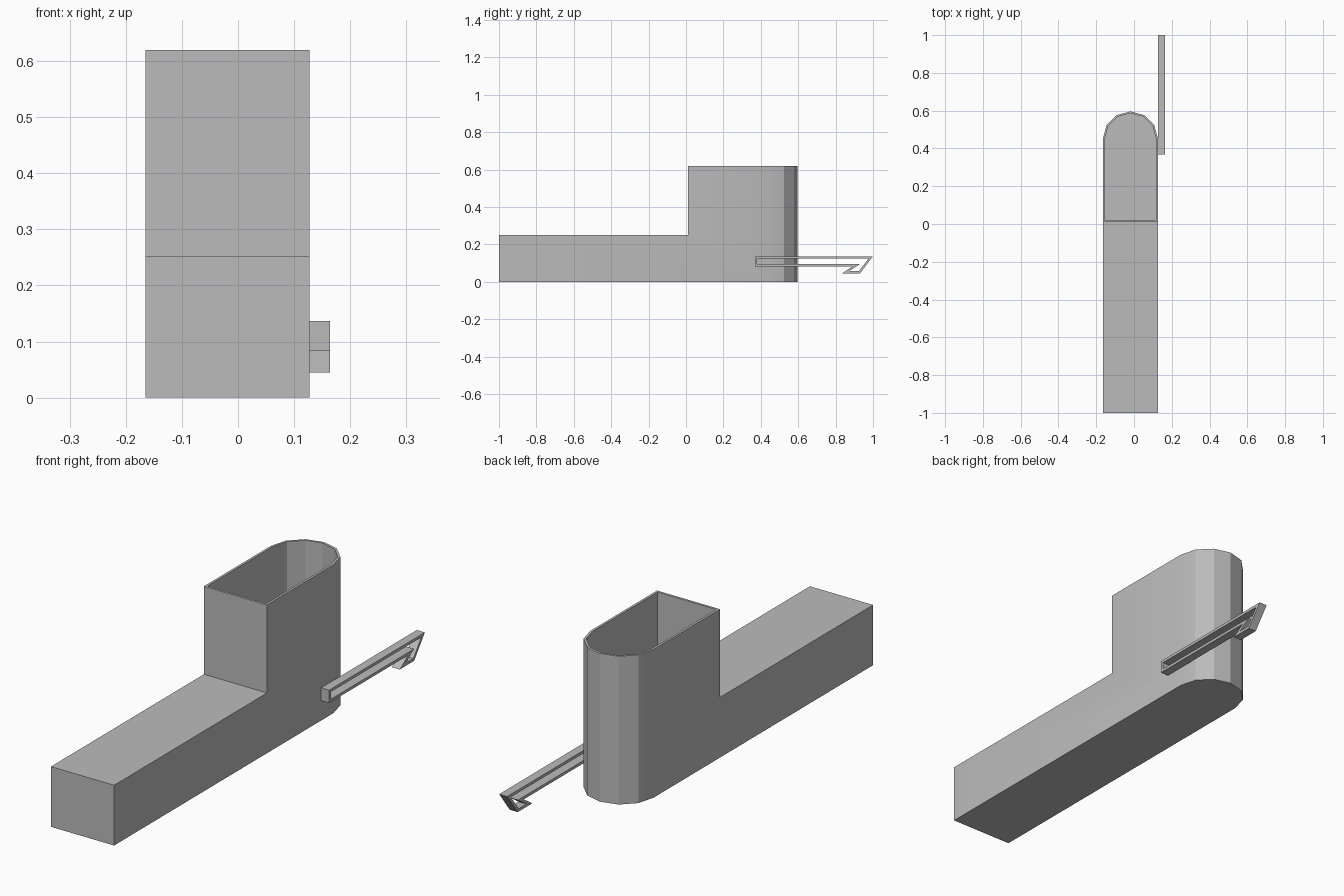
import bpy, bmesh, math
from mathutils import Vector

if "Cube" in bpy.data.objects:
    bpy.data.objects.remove(bpy.data.objects["Cube"], do_unlink=True)

GREY = (0.5, 0.5, 0.5, 1)
mat = bpy.data.materials.new("plain grey")
mat.use_nodes = True
mat.diffuse_color = GREY
mat.node_tree.nodes["Principled BSDF"].inputs["Base Color"].default_value = GREY

CX, HALF = -0.019, 0.146          # body centre line and half width
FRONT, STEP, ARC = -1.0, 0.01, 0.45
LOW, HIGH, WALL = 0.252, 0.62, 0.01


def finish(name, bm):
    bmesh.ops.recalc_face_normals(bm, faces=bm.faces)
    mesh = bpy.data.meshes.new(name)
    bm.to_mesh(mesh)
    bm.free()
    obj = bpy.data.objects.new(name, mesh)
    bpy.context.collection.objects.link(obj)
    mesh.materials.append(mat)
    bpy.ops.object.select_all(action='DESELECT')
    obj.select_set(True)
    bpy.context.view_layer.objects.active = obj
    bpy.ops.object.shade_smooth_by_angle(angle=math.radians(20))
    return obj


def outline(front, half):
    """Plan with a square front and a six-sided half-round back."""
    arc = [(CX + half * math.cos(k * math.pi / 6),
            ARC + half * math.sin(k * math.pi / 6)) for k in range(7)]
    return [(CX - half, front), (CX + half, front)] + arc


def loop(bm, points, z):
    return [bm.verts.new((x, y, z)) for x, y in points]


def bridge(bm, a, b, skip=()):
    n = len(a)
    for i in range(n):
        if i not in skip:
            bm.faces.new((a[i], a[(i + 1) % n], b[(i + 1) % n], b[i]))


# Body: long low base running into a tall open tower
bm = bmesh.new()
base = loop(bm, outline(FRONT, HALF), 0)
rim = loop(bm, outline(STEP, HALF), HIGH)
inner_rim = loop(bm, outline(STEP + WALL, HALF - WALL), HIGH)
floor = loop(bm, outline(STEP + WALL, HALF - WALL), WALL)
low_front = loop(bm, outline(FRONT, HALF)[:2], LOW)
low_back = loop(bm, outline(STEP, HALF)[:2], LOW)
bm.faces.new(base)
bm.faces.new(floor)
bridge(bm, rim, inner_rim)
bridge(bm, inner_rim, floor)
bridge(bm, base, rim, skip=(0, 1, 8))
bm.faces.new((base[0], base[1], low_front[1], low_front[0]))
bm.faces.new((low_front[0], low_front[1], low_back[1], low_back[0]))
bm.faces.new((low_back[0], low_back[1], rim[1], rim[0]))
for corner, side in ((0, 8), (1, 2)):
    bm.faces.new((base[corner], base[side], rim[side], rim[corner],
                  low_back[corner], low_front[corner]))
finish("body", bm)

# Side hook: open frame with a barbed tip, extruded sideways
outer = [(0.368, 0.137), (1.0, 0.137), (0.93, 0.045),
         (0.834, 0.045), (0.89, 0.083), (0.368, 0.083)]
inner = [(0.38, 0.125), (0.976, 0.125), (0.924, 0.057),
         (0.873, 0.057), (0.929, 0.095), (0.38, 0.095)]
bm = bmesh.new()
rings = [[bm.verts.new((x, y, z)) for y, z in pts]
         for pts, x in ((outer, CX + HALF), (outer, 0.164),
                        (inner, 0.164), (inner, CX + HALF))]
for i in range(4):
    bridge(bm, rings[i], rings[(i + 1) % 4])
finish("side_hook", bm)
